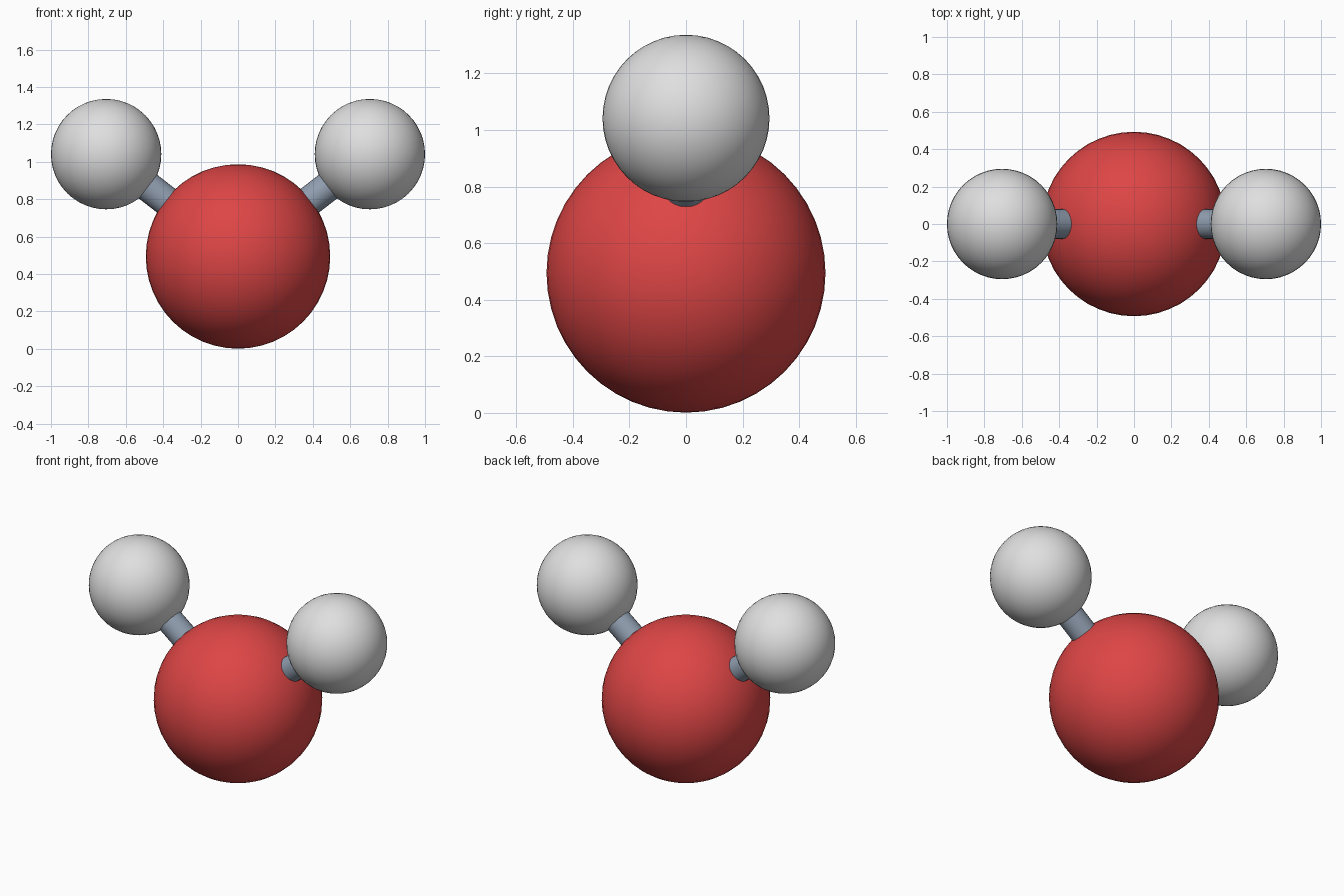
import bpy
import math
from mathutils import Vector

cube = bpy.data.objects.get("Cube")
if cube:
    bpy.data.objects.remove(cube, do_unlink=True)


def make_material(name, color):
    mat = bpy.data.materials.new(name)
    mat.use_nodes = True
    mat.diffuse_color = (*color, 1)
    mat.node_tree.nodes["Principled BSDF"].inputs["Base Color"].default_value = (*color, 1)
    return mat


red = make_material("red", (0.73, 0.06, 0.06))
white = make_material("soft white", (0.74, 0.74, 0.75))
steel = make_material("blue grey", (0.28, 0.34, 0.43))


def finish(name, mat):
    obj = bpy.context.object
    obj.name = name
    obj.data.materials.append(mat)
    bpy.ops.object.shade_smooth_by_angle(angle=math.radians(35))


def ball(name, radius, center, mat):
    bpy.ops.mesh.primitive_uv_sphere_add(segments=48, ring_count=24, radius=radius, location=center)
    finish(name, mat)


def rod(name, radius, start, end, mat):
    axis = end - start
    bpy.ops.mesh.primitive_cylinder_add(vertices=24, radius=radius, depth=axis.length,
                                        location=(start + end) / 2,
                                        rotation=axis.to_track_quat("Z", "Y").to_euler())
    finish(name, mat)


# Large central ball
core = Vector((0, 0, 0.494))
ball("center_ball", 0.493, core, red)

# Two small balls, each joined to the centre by a rod
for side, sign in (("left", 1), ("right", -1)):
    tip = Vector((sign * 0.705, 0, 1.041))
    ball(side + "_ball", 0.295, tip, white)
    rod(side + "_rod", 0.08, core, tip, steel)
